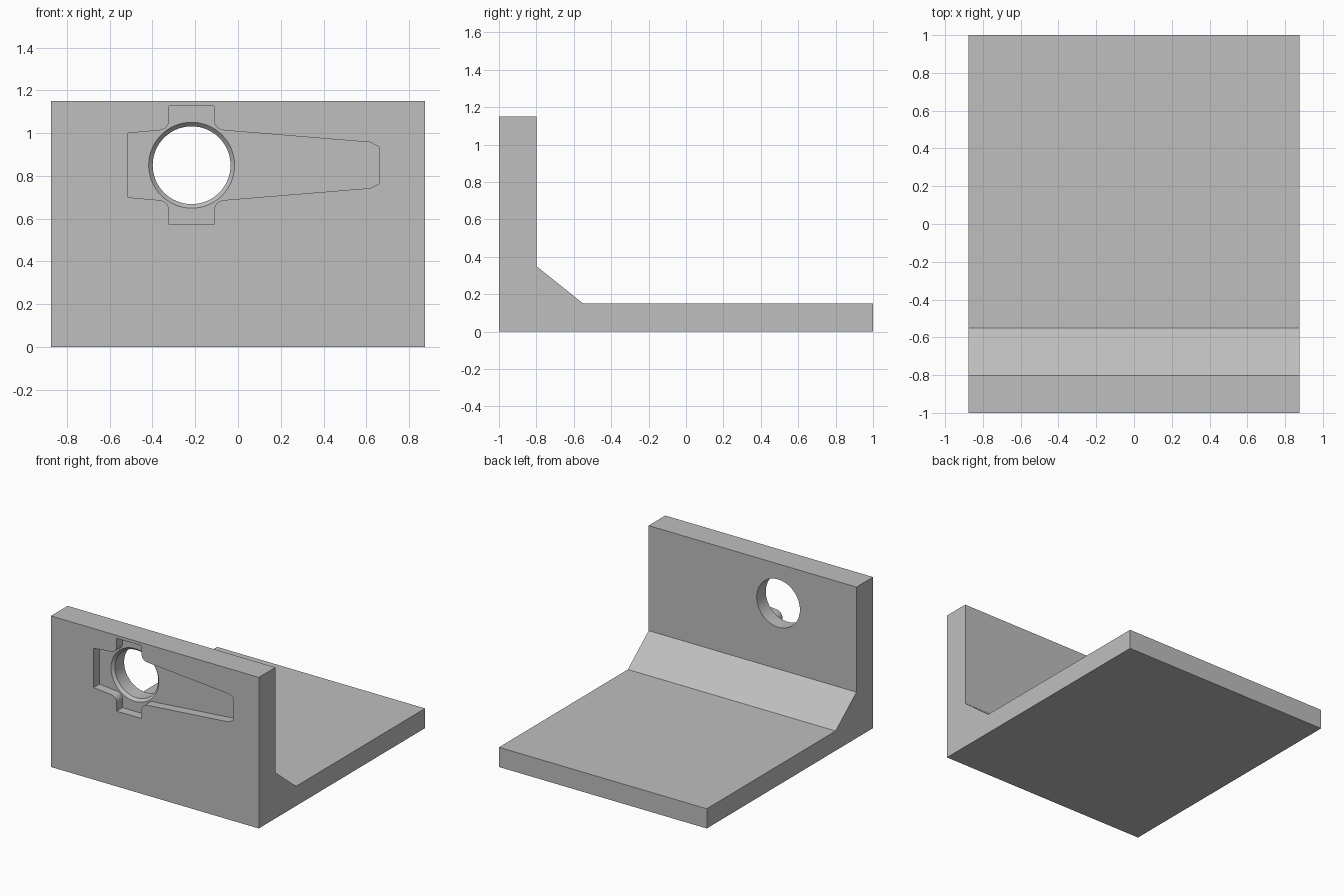
import bpy
import bmesh
from math import cos, sin, pi, radians
from mathutils import Vector

cube = bpy.data.objects.get("Cube")
if cube:
    bpy.data.objects.remove(cube, do_unlink=True)

grey = bpy.data.materials.new("plain grey")
grey.use_nodes = True
colour = (0.52, 0.52, 0.52, 1)
grey.diffuse_color = colour
grey.node_tree.nodes["Principled BSDF"].inputs["Base Color"].default_value = colour


def make_object(name, bm):
    bmesh.ops.recalc_face_normals(bm, faces=bm.faces)
    mesh = bpy.data.meshes.new(name)
    bm.to_mesh(mesh)
    bm.free()
    mesh.materials.append(grey)
    obj = bpy.data.objects.new(name, mesh)
    bpy.context.collection.objects.link(obj)
    return obj


def prism(name, points, sweep):
    """Extrude a closed outline along a vector."""
    bm = bmesh.new()
    face = bm.faces.new([bm.verts.new(p) for p in points])
    new = bmesh.ops.extrude_face_region(bm, geom=[face])["geom"]
    bmesh.ops.translate(bm, vec=Vector(sweep),
                        verts=[v for v in new if isinstance(v, bmesh.types.BMVert)])
    return make_object(name, bm)


def turned(name, x, z, stations, sides=64):
    """Solid of revolution along y from (y, radius) stations."""
    bm = bmesh.new()
    rings = [[bm.verts.new((x + r * cos(2 * pi * i / sides), y,
                            z + r * sin(2 * pi * i / sides)))
              for i in range(sides)] for y, r in stations]
    for a, b in zip(rings, rings[1:]):
        for i in range(sides):
            j = (i + 1) % sides
            bm.faces.new((a[i], a[j], b[j], b[i]))
    bm.faces.new(rings[0])
    bm.faces.new(rings[-1])
    return make_object(name, bm)


def cut(target, cutter):
    mod = target.modifiers.new("cut", "BOOLEAN")
    mod.operation = "DIFFERENCE"
    mod.solver = "EXACT"
    mod.object = cutter
    cutter.hide_render = True
    bpy.context.view_layer.objects.active = target
    bpy.ops.object.modifier_apply(modifier=mod.name)
    bpy.data.objects.remove(cutter, do_unlink=True)


def arc(cx, cz, r, start, end, steps=8):
    angles = [radians(start + (end - start) * i / steps) for i in range(steps + 1)]
    return [(cx + r * cos(a), cz + r * sin(a)) for a in angles]


# L-shaped bracket with a sloped inner corner
half_width = 0.875
side = [(-1, 0), (1, 0), (1, 0.15), (-0.55, 0.15), (-0.8, 0.35), (-0.8, 1.15), (-1, 1.15)]
bracket = prism("bracket", [(-half_width, y, z) for y, z in side], (2 * half_width, 0, 0))

# Tapered pocket outline: upper half (heights above its axis), then mirrored
axis_z = 0.85
hole_x = -0.217
upper = [(-0.515, 0.15)]
upper += arc(-0.372, 0.213, 0.05, -85, 0)
upper += [(-0.322, 0.277), (-0.112, 0.277)]
upper += arc(-0.062, 0.213, 0.05, 180, 265)
upper += [(0.62, 0.107), (0.66, 0.086)]
outline = upper + [(x, -h) for x, h in reversed(upper)]
floor_y = -0.93
pocket = prism("pocket_cutter", [(x, floor_y, axis_z + h) for x, h in outline], (0, -0.2, 0))
cut(bracket, pocket)

# Round through hole with a bevelled front rim
hole = turned("hole_cutter", hole_x, axis_z,
              [(-1.1, 0.201), (floor_y, 0.201), (floor_y + 0.02, 0.182), (-0.7, 0.182)])
cut(bracket, hole)

# Smooth the curved walls while keeping the edges crisp
bpy.ops.object.select_all(action="DESELECT")
bracket.select_set(True)
bpy.context.view_layer.objects.active = bracket
bpy.ops.object.shade_smooth_by_angle(angle=radians(25))
